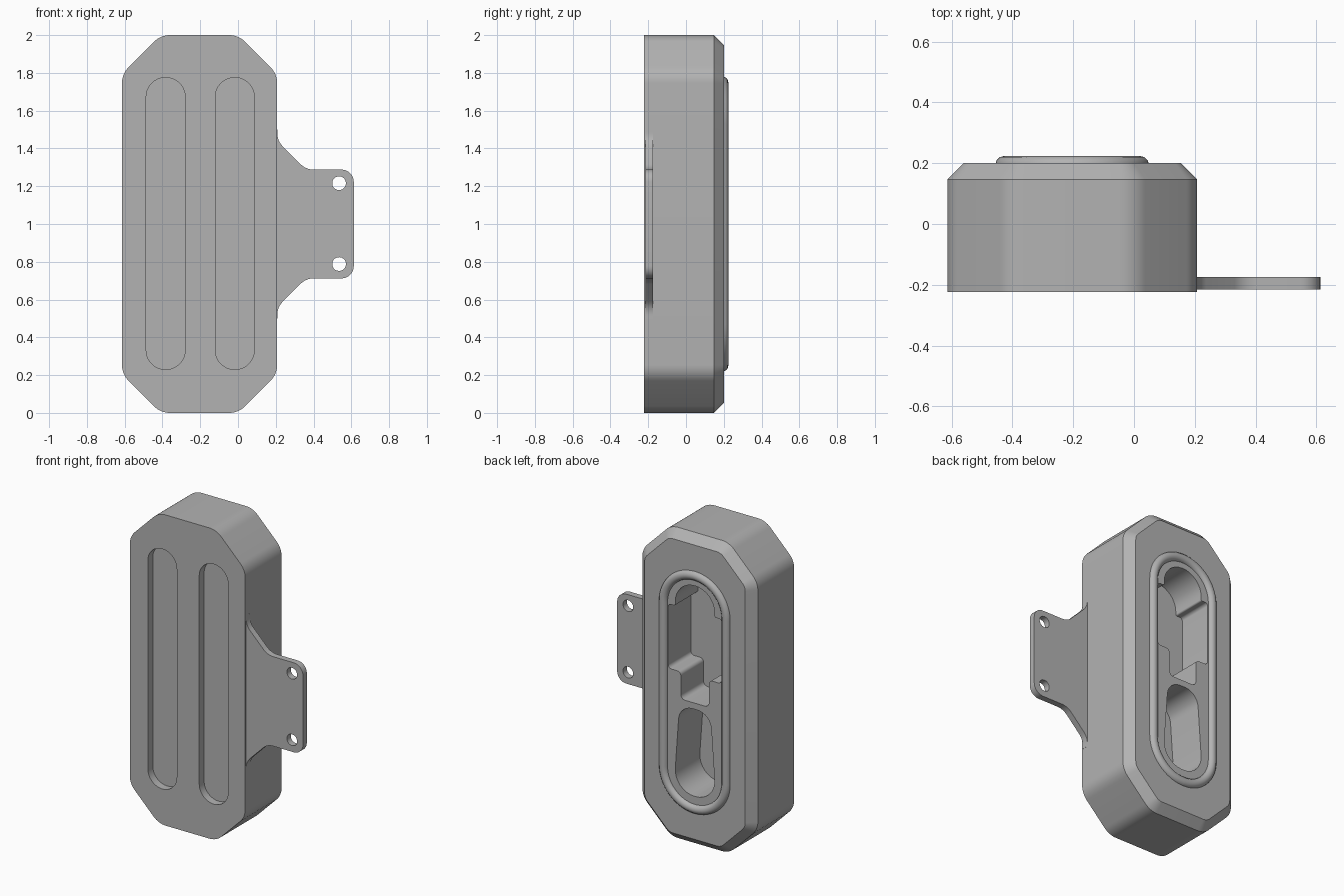
import bpy, bmesh, math
from mathutils import Vector

cube = bpy.data.objects.get("Cube")
if cube:
    bpy.data.objects.remove(cube, do_unlink=True)

GREY = (0.45, 0.45, 0.45, 1)
grey = bpy.data.materials.new("grey plastic")
grey.use_nodes = True
grey.diffuse_color = GREY
grey.node_tree.nodes["Principled BSDF"].inputs["Base Color"].default_value = GREY

CX = -0.2035  # centre line of the case
FRONT, BACK = -0.223, 0.2


def rounded(corners, steps=8):
    """Outline in x, z from corners (x, z, fillet radius)."""
    out = []
    for i, (x, z, r) in enumerate(corners):
        p = Vector((x, z))
        a = (Vector(corners[i - 1][:2]) - p).normalized()
        b = (Vector(corners[(i + 1) % len(corners)][:2]) - p).normalized()
        if r == 0:
            out.append(p)
            continue
        half = a.angle(b) / 2
        centre = p + (a + b).normalized() * (r / math.sin(half))
        reach = r / math.tan(half)
        start = (p + a * reach - centre).normalized()
        end = (p + b * reach - centre).normalized()
        out += [centre + start.slerp(end, k / steps) * r for k in range(steps + 1)]
    return out


def loft(name, layers):
    """Solid through matching outlines, each at its own y."""
    bm = bmesh.new()
    rings = [[bm.verts.new((p.x, y, p.y)) for p in outline] for outline, y in layers]
    for low, high in zip(rings, rings[1:]):
        for i in range(len(low)):
            bm.faces.new((low[i - 1], low[i], high[i], high[i - 1]))
    bm.faces.new(rings[0])
    bm.faces.new(rings[-1])
    bmesh.ops.recalc_face_normals(bm, faces=bm.faces)
    mesh = bpy.data.meshes.new(name)
    bm.to_mesh(mesh)
    bm.free()
    mesh.materials.append(grey)
    obj = bpy.data.objects.new(name, mesh)
    bpy.context.collection.objects.link(obj)
    return obj


def activate(obj):
    bpy.ops.object.select_all(action='DESELECT')
    obj.select_set(True)
    bpy.context.view_layer.objects.active = obj


def cut(obj, outline, y0, y1):
    cutter = loft("cutter", [(outline, y0), (outline, y1)])
    cutter.hide_render = True
    mod = obj.modifiers.new("cut", 'BOOLEAN')
    mod.operation, mod.solver, mod.object = 'DIFFERENCE', 'EXACT', cutter
    activate(obj)
    bpy.ops.object.modifier_apply(modifier=mod.name)
    bpy.data.objects.remove(cutter, do_unlink=True)


def smooth(obj):
    activate(obj)
    bpy.ops.object.shade_smooth_by_angle(angle=math.radians(30))


def octagon(inset):
    w, h = 0.411 - inset, 1 - inset
    c = 0.205 - inset * (2 - math.sqrt(2))
    pts = [(w, h - c), (w - c, h), (c - w, h), (-w, h - c),
           (-w, c - h), (c - w, -h), (w - c, -h), (w, c - h)]
    return rounded([(CX + x, 1 + z, 0.12 - inset) for x, z in pts])


def stadium(cx, half, z0, z1):
    r = half - 0.001
    return rounded([(cx + half, z0, r), (cx + half, z1, r),
                    (cx - half, z1, r), (cx - half, z0, r)], 16)


def symmetric(side):
    """Mirror right-hand corners, listed bottom to top, about the centre line."""
    return rounded([(CX + x, z, r) for x, z, r in side]
                   + [(CX - x, z, r) for x, z, r in reversed(side)])


# Case with a chamfered back edge
case = loft("case", [(octagon(0), FRONT), (octagon(0), 0.147), (octagon(0.053), BACK)])

# Two long front grooves
for x in (-0.383, -0.017):
    cut(case, stadium(x, 0.103, 0.23, 1.775), FRONT - 0.1, FRONT + 0.05)

# Stepped keyed pocket in the back
keyed = [(0.1, 0.93, 0.03), (0.1, 1.105, 0.025), (0.19, 1.105, 0.025),
         (0.19, 1.52, 0.02), (0.14, 1.52, 0.01), (0.14, 1.685, 0.138)]
cut(case, symmetric(keyed), -0.03, 0.4)

# Tapered oval pocket below it
cut(case, symmetric([(0.15, 0.33, 0.135), (0.11, 0.89, 0.1)]), -0.05, 0.4)
smooth(case)

# Mounting tab with flared root and two screw holes
lower = [(0.15, 0.5, 0), (0.208, 0.5, 0), (0.208, 0.56, 0.1),
         (0.36, 0.712, 0.1), (0.613, 0.712, 0.065)]
upper = [(x, 2 - z, r) for x, z, r in reversed(lower)]
outline = rounded(lower + upper)
tab = loft("mounting_tab", [(outline, -0.215), (outline, -0.175)])
for z in (0.788, 1.216):
    cut(tab, stadium(0.535, 0.036, z - 0.036, z + 0.036), -0.4, 0)
smooth(tab)

# Raised sealing bead around the pockets
path = stadium(CX, 0.223, 0.25, 1.75)
curve = bpy.data.curves.new("sealing_bead", 'CURVE')
curve.dimensions = '3D'
curve.bevel_depth, curve.bevel_resolution = 0.03, 4
spline = curve.splines.new('POLY')
spline.points.add(len(path) - 1)
for point, p in zip(spline.points, path):
    point.co = (p.x, 0.194, p.y, 1)
spline.use_cyclic_u = True
curve.materials.append(grey)
bpy.context.collection.objects.link(bpy.data.objects.new("sealing_bead", curve))
